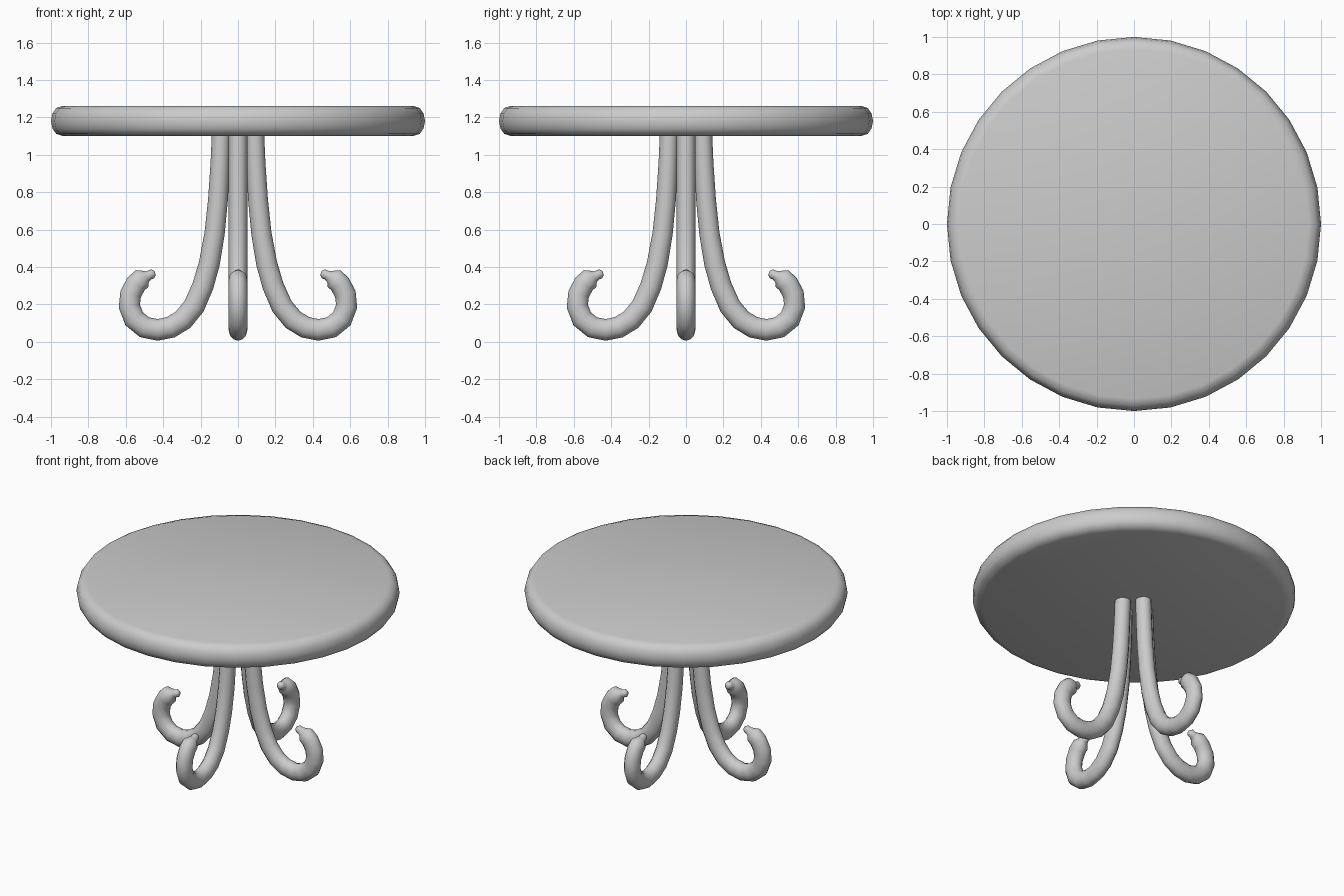
import bpy, bmesh
from math import cos, sin, pi
from mathutils import Vector, Matrix

if "Cube" in bpy.data.objects:
    bpy.data.objects.remove(bpy.data.objects["Cube"])


def finish(bm, name, angle):
    bmesh.ops.recalc_face_normals(bm, faces=bm.faces)
    me = bpy.data.meshes.new(name)
    bm.to_mesh(me)
    bm.free()
    ob = bpy.data.objects.new(name, me)
    bpy.context.collection.objects.link(ob)
    bpy.ops.object.select_all(action='DESELECT')
    ob.select_set(True)
    bpy.context.view_layer.objects.active = ob
    bpy.ops.object.shade_smooth_by_angle(angle=angle)
    return ob


def skin(bm, rings):
    """Bridge a list of point rings and cap both ends."""
    vs = [[bm.verts.new(p) for p in r] for r in rings]
    n = len(vs[0])
    for a, b in zip(vs, vs[1:]):
        for i in range(n):
            j = (i + 1) % n
            bm.faces.new((a[i], a[j], b[j], b[i]))
    bm.faces.new(vs[0])
    bm.faces.new(vs[-1])


# round tabletop with a softened rim
profile = [(0.935, 1.10), (0.972, 1.112), (0.992, 1.14), (1.0, 1.18),
           (0.992, 1.22), (0.972, 1.25), (0.935, 1.262)]
bm = bmesh.new()
skin(bm, [[(r * cos(2 * pi * i / 32), r * sin(2 * pi * i / 32), z)
           for i in range(32)] for r, z in profile])
finish(bm, "tabletop", 0.7)

# curled leg: centre line (distance out, height, tube radius)
path = [(0.09, 1.11, .05), (0.096, 0.95, .051), (0.107, 0.76, .053),
        (0.125, 0.58, .054), (0.153, 0.42, .056), (0.187, 0.30, .057),
        (0.235, 0.19, .058), (0.295, 0.117, .058), (0.36, 0.078, .058),
        (0.43, 0.064, .058), (0.50, 0.078, .058), (0.555, 0.123, .058),
        (0.581, 0.19, .057), (0.574, 0.255, .057), (0.545, 0.31, .057),
        (0.513, 0.338, .056), (0.492, 0.349, .034), (0.474, 0.357, .025),
        (0.456, 0.364, .025), (0.443, 0.368, .012)]


def leg(name, turn):
    pts = [Vector((x, 0, z)) for x, z, r in path]
    rot = Matrix.Rotation(turn, 3, 'Z')
    rings = []
    for k, p in enumerate(pts):
        t = (pts[min(k + 1, len(pts) - 1)] - pts[max(k - 1, 0)]).normalized()
        side = Vector((-t.z, 0, t.x))
        r = path[k][2]
        rings.append([rot @ (p + side * r * cos(2 * pi * i / 12)
                             + Vector((0, min(r, .05) * sin(2 * pi * i / 12), 0)))
                      for i in range(12)])
    bm = bmesh.new()
    skin(bm, rings)
    finish(bm, name, 1.0)


for i, side in enumerate(("right", "back", "left", "front")):
    leg(side + "_leg", i * pi / 2)
